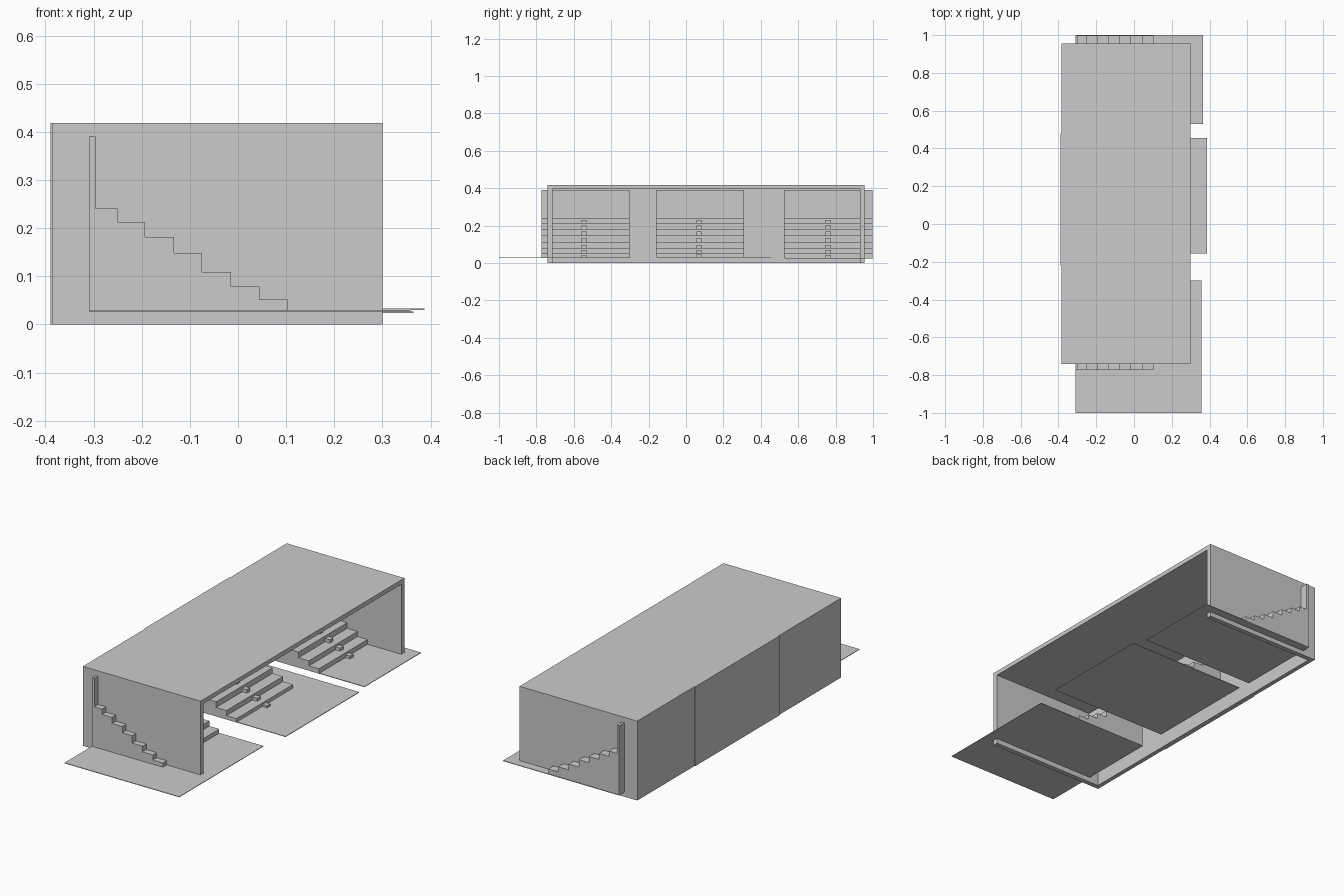
import bpy, bmesh

if "Cube" in bpy.data.objects:
    bpy.data.objects.remove(bpy.data.objects["Cube"])


def box(name, x0, x1, y0, y1, z0, z1):
    """Axis-aligned box from its limits."""
    bm = bmesh.new()
    bmesh.ops.create_cube(bm, size=1)
    for v in bm.verts:
        v.co.x = x1 if v.co.x > 0 else x0
        v.co.y = y1 if v.co.y > 0 else y0
        v.co.z = z1 if v.co.z > 0 else z0
    return finish(name, bm)


def extrude_profile(name, points, y0, y1):
    """Solid from an (x, z) outline swept along y."""
    bm = bmesh.new()
    face = bm.faces.new([bm.verts.new((x, y0, z)) for x, z in points])
    result = bmesh.ops.extrude_face_region(bm, geom=[face])
    for item in result["geom"]:
        if isinstance(item, bmesh.types.BMVert):
            item.co.y = y1
    return finish(name, bm)


def finish(name, bm):
    bmesh.ops.recalc_face_normals(bm, faces=bm.faces)
    mesh = bpy.data.meshes.new(name)
    bm.to_mesh(mesh)
    bm.free()
    obj = bpy.data.objects.new(name, mesh)
    bpy.context.collection.objects.link(obj)
    return obj


# Shell: roof, two end walls and three back panels; front and underside stay open
box("roof", -0.385, 0.30, -0.74, 0.955, 0.395, 0.418)
box("end_wall_near", -0.385, 0.30, -0.74, -0.714, 0, 0.395)
box("end_wall_far", -0.385, 0.30, 0.929, 0.955, 0, 0.395)
box("back_panel_near", -0.385, -0.362, -0.714, -0.22, 0, 0.395)
box("back_panel_middle", -0.389, -0.362, -0.22, 0.48, 0, 0.418)
box("back_panel_far", -0.385, -0.362, 0.48, 0.929, 0, 0.395)

# Step nosing positions and tread heights, top to bottom
STEPS = [(-0.25, 0.241), (-0.193, 0.213), (-0.133, 0.181), (-0.075, 0.148),
         (-0.015, 0.109), (0.045, 0.079), (0.103, 0.052)]

# Terraces: name, stair y range, floor y range, floor front x, floor height, aisle y
TERRACES = [
    ("near", -0.772, -0.303, -1.0, -0.30, 0.358, 0.030, -0.545),
    ("middle", -0.160, 0.310, -0.157, 0.455, 0.387, 0.033, 0.070),
    ("far", 0.525, 0.998, 0.53, 1.0, 0.365, 0.027, 0.760),
]

for name, y0, y1, f0, f1, front, base, aisle in TERRACES:
    # Thin floor sheet
    box(name + "_floor", -0.31, front, f0, f1, base - 0.003, base)

    # Stepped seating with upright back board
    outline = [(-0.31, base), (-0.31, 0.39), (-0.296, 0.39), (-0.296, STEPS[0][1])]
    for i, (x, z) in enumerate(STEPS):
        below = STEPS[i + 1][1] if i + 1 < len(STEPS) else base
        outline += [(x, z), (x, below)]
    extrude_profile(name + "_terrace", outline, y0, y1)

    # Small half-height aisle blocks in front of each riser
    for i, (x, z) in enumerate(STEPS):
        below = STEPS[i + 1][1] if i + 1 < len(STEPS) else base
        box(f"{name}_aisle_block_{i + 1}", x - 0.002, x + 0.027,
            aisle - 0.014, aisle + 0.014, below - 0.001, below + (z - below) * 0.6)
